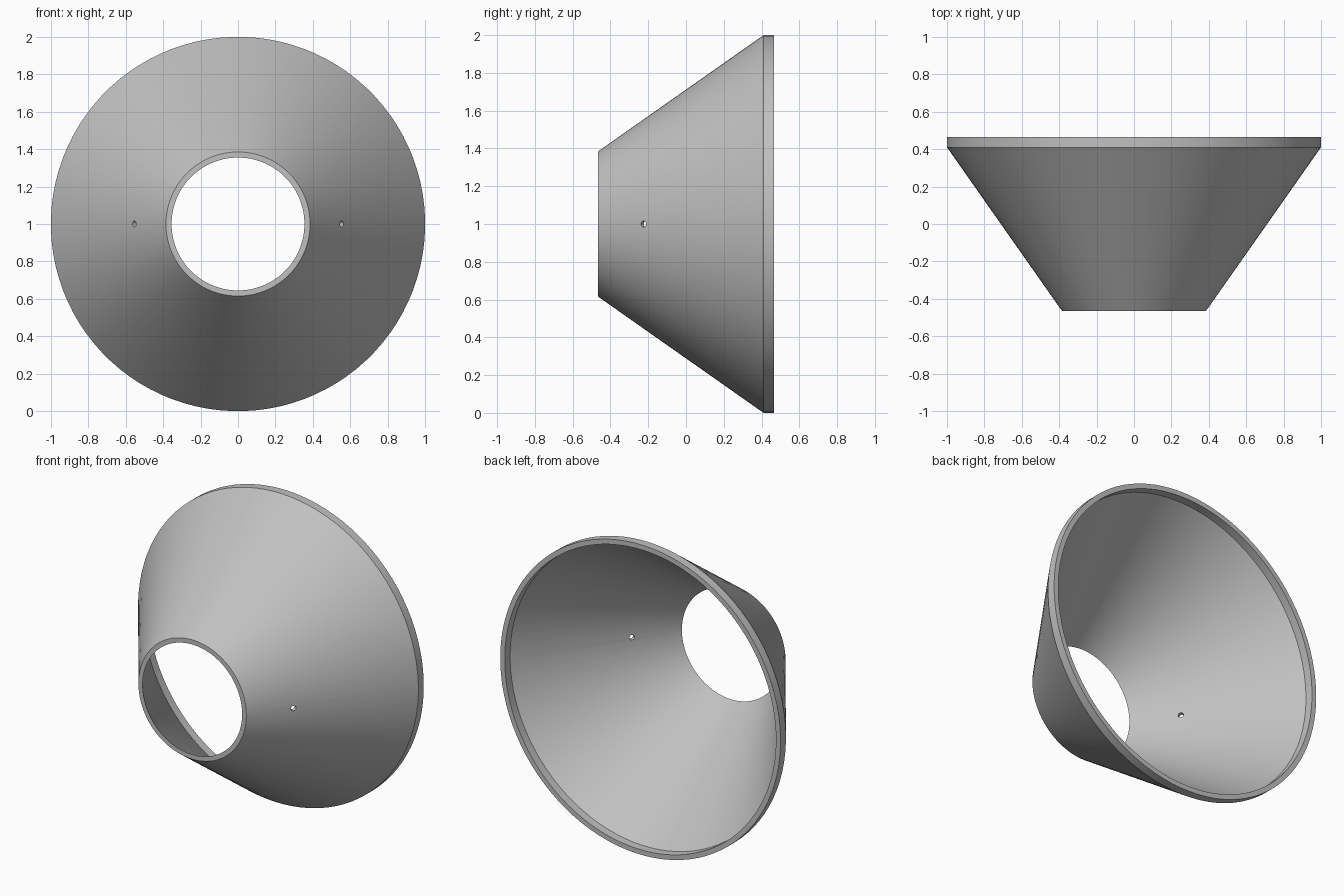
import bpy, bmesh, math
from mathutils import Vector, Matrix

cube = bpy.data.objects.get("Cube")
if cube:
    bpy.data.objects.remove(cube, do_unlink=True)

SIDES = 96
CENTRE = Vector((0, 0, 1))

grey = bpy.data.materials.new("plain grey")
grey.use_nodes = True
colour = (0.53, 0.53, 0.53, 1)
grey.diffuse_color = colour
grey.node_tree.nodes["Principled BSDF"].inputs["Base Color"].default_value = colour


def add_object(name, bm):
    bmesh.ops.recalc_face_normals(bm, faces=bm.faces)
    mesh = bpy.data.meshes.new(name)
    bm.to_mesh(mesh)
    bm.free()
    mesh.materials.append(grey)
    obj = bpy.data.objects.new(name, mesh)
    bpy.context.collection.objects.link(obj)
    return obj


# Wall section as (radius, y): outer cone, straight rim, then the parallel inside
front, shoulder, back = -0.465, 0.41, 0.465
section = [(0.385, front), (1.0, shoulder), (1.0, back),
           (0.968, back), (0.968, shoulder), (0.355, front)]

# Cone shell, turned around the y axis with a face centred on each side hole
bm = bmesh.new()
turn = Matrix.Rotation(math.pi / SIDES, 3, "Y")
verts = [bm.verts.new(CENTRE + turn @ Vector((r, y, 0))) for r, y in section]
edges = [bm.edges.new((verts[i - 1], verts[i])) for i in range(len(verts))]
bmesh.ops.spin(bm, geom=verts + edges, cent=CENTRE, axis=(0, 1, 0),
               angle=math.tau, steps=SIDES, use_merge=True)
bmesh.ops.remove_doubles(bm, verts=bm.verts, dist=0.0001)
shell = add_object("cone_shell", bm)

# Small side holes drilled square to the sloping wall
bm = bmesh.new()
for side in (-1, 1):
    direction = Vector((side * 0.818, -0.575, 0))
    place = (Matrix.Translation((side * 0.554, -0.225, 1))
             @ direction.to_track_quat("Z", "Y").to_matrix().to_4x4())
    bmesh.ops.create_cone(bm, cap_ends=True, segments=24, radius1=0.0165,
                          radius2=0.0165, depth=0.12, matrix=place)
drill = add_object("hole_cutter", bm)
drill.hide_render = True

bpy.ops.object.select_all(action="DESELECT")
bpy.context.view_layer.objects.active = shell
shell.select_set(True)
cut = shell.modifiers.new("side holes", "BOOLEAN")
cut.operation = "DIFFERENCE"
cut.solver = "EXACT"
cut.object = drill
bpy.ops.object.modifier_apply(modifier=cut.name)
bpy.data.objects.remove(drill, do_unlink=True)

bpy.ops.object.shade_smooth_by_angle(angle=math.radians(25))
